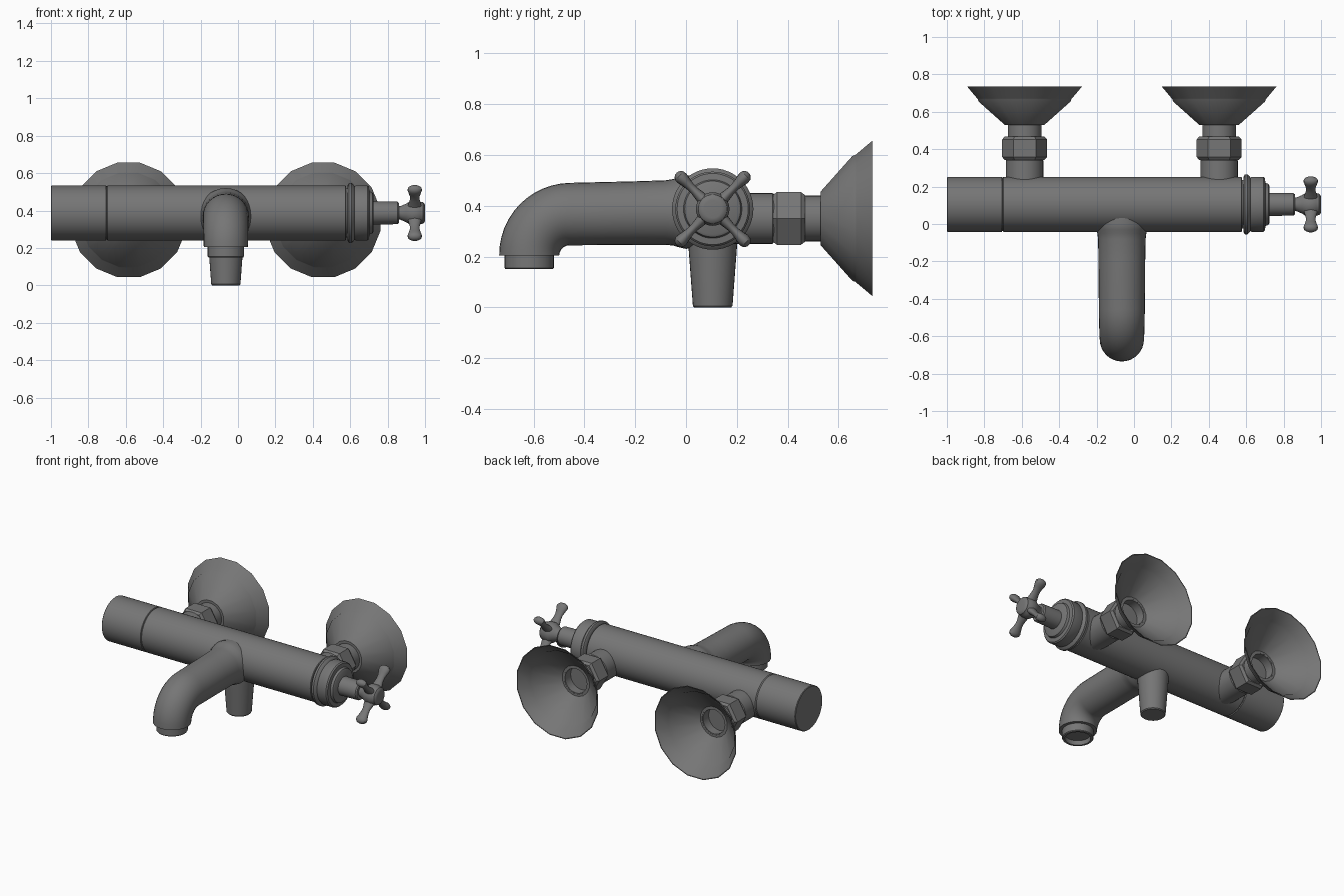
import bpy, bmesh
from math import pi, sin, cos, radians
from mathutils import Vector

if "Cube" in bpy.data.objects:
    bpy.data.objects.remove(bpy.data.objects["Cube"], do_unlink=True)

metal = bpy.data.materials.new("dark grey metal")
GREY = (0.18, 0.18, 0.18, 1)
metal.use_nodes = True
metal.diffuse_color = GREY
metal.node_tree.nodes["Principled BSDF"].inputs["Base Color"].default_value = GREY


def loft(name, rings, sides=32, phase=0.0, stretch=1.0):
    """Skin round rings given as (centre, direction, radius)."""
    bm = bmesh.new()
    loops = []
    for centre, direction, radius in rings:
        d = Vector(direction).normalized()
        u = Vector((0, 1, 0)) if abs(d.x) > 0.5 else Vector((1, 0, 0))
        v = d.cross(u)
        loop = []
        for i in range(sides):
            a = 2 * pi * (i + phase) / sides
            loop.append(bm.verts.new(Vector(centre) + radius * (stretch * cos(a) * u + sin(a) * v)))
        loops.append(loop)
    for a, b in zip(loops, loops[1:]):
        for i in range(sides):
            j = (i + 1) % sides
            bm.faces.new((a[i], a[j], b[j], b[i]))
    bmesh.ops.remove_doubles(bm, verts=bm.verts, dist=0.0002)
    bmesh.ops.recalc_face_normals(bm, faces=bm.faces)
    mesh = bpy.data.meshes.new(name)
    bm.to_mesh(mesh)
    bm.free()
    mesh.materials.append(metal)
    mesh.shade_smooth()
    mesh.set_sharp_from_angle(angle=radians(35))
    obj = bpy.data.objects.new(name, mesh)
    bpy.context.collection.objects.link(obj)
    return obj


def lathe(name, origin, axis, profile, **options):
    """Turn a (distance along axis, radius) profile."""
    o, d = Vector(origin), Vector(axis).normalized()
    return loft(name, [(o + d * t, d, r) for t, r in profile], **options)


BODY_Y, BODY_Z, BODY_R = 0.105, 0.387, 0.147
SPOUT_X = -0.065
X, Y, DOWN = (1, 0, 0), (0, 1, 0), (0, 0, -1)
body_axis = (0, BODY_Y, BODY_Z)

# Main barrel and end knob, parted by a thin groove
lathe("temperature_knob", body_axis, X,
      [(-1, 0), (-1, BODY_R - 0.004), (-0.996, BODY_R), (-0.707, BODY_R),
       (-0.703, BODY_R - 0.006), (-0.703, 0)], sides=48)
lathe("barrel", body_axis, X,
      [(-0.704, 0), (-0.704, BODY_R - 0.006), (-0.697, BODY_R), (0.574, BODY_R),
       (0.578, BODY_R - 0.004), (0.578, 0)], sides=48)

# Collar and stem of the cross handle
lathe("handle_collar", body_axis, X,
      [(0.575, 0), (0.575, 0.13), (0.585, 0.13), (0.587, 0.152), (0.593, 0.16),
       (0.607, 0.16), (0.616, 0.152), (0.622, 0.143), (0.63, 0.147), (0.692, 0.147),
       (0.7, 0.14), (0.703, 0.115), (0.718, 0.11), (0.724, 0.1), (0.724, 0)], sides=48)
lathe("handle_stem", body_axis, X,
      [(0.715, 0), (0.715, 0.062), (0.852, 0.06), (0.86, 0.054), (0.86, 0.036),
       (0.89, 0.036), (0.89, 0)])
lathe("handle_hub", body_axis, X,
      [(0.868, 0), (0.868, 0.036), (0.9, 0.05), (0.925, 0.066), (0.965, 0.066),
       (0.975, 0.06), (0.99, 0.057), (0.998, 0.048), (1, 0.035), (1, 0)])

# Four flared arms set diagonally
for side, sy in (("front", -1), ("back", 1)):
    for level, sz in (("upper", 1), ("lower", -1)):
        lathe(f"handle_arm_{level}_{side}", (0.945, BODY_Y, BODY_Z), (0, sy, sz),
              [(0.03, 0), (0.03, 0.026), (0.065, 0.022), (0.1, 0.017), (0.125, 0.017),
               (0.15, 0.021), (0.17, 0.025), (0.185, 0.024), (0.195, 0.017),
               (0.2, 0.008), (0.201, 0)], sides=16, stretch=1.55)

# Spout: straight run with a flared root, then a quarter bend
BEND_Y, BEND_Z, BEND_R = -0.455, 0.205, 0.162
AXIS_Z = BEND_Z + BEND_R
rings = [((SPOUT_X, y, z), (0, -1, 0), r) for y, z, r in (
    (0.1, 0.375, 0), (0.1, 0.375, 0.13), (0.0, 0.375, 0.145), (-0.03, 0.375, 0.138),
    (-0.05, 0.374, 0.131), (-0.08, 0.373, 0.127), (-0.2, 0.371, 0.125))]
for i in range(13):
    a = pi / 2 * i / 12
    rings.append(((SPOUT_X, BEND_Y - BEND_R * sin(a), BEND_Z + BEND_R * cos(a)),
                  (0, -cos(a), -sin(a)), 0.123 - 0.005 * i / 12))
tip = (SPOUT_X, BEND_Y - BEND_R, BEND_Z)
rings += [(tip, DOWN, 0.09), (tip, DOWN, 0)]
loft("spout", rings)
lathe("spout_aerator", tip, DOWN,
      [(-0.01, 0), (-0.01, 0.097), (0.05, 0.097), (0.055, 0.093), (0.055, 0.08),
       (0.025, 0.078), (0.025, 0)])

# Tapered hose outlet under the barrel
lathe("hose_outlet", (SPOUT_X, BODY_Y, 0), DOWN,
      [(-0.3, 0), (-0.3, 0.1), (-0.006, 0.078), (0, 0.073), (0, 0)])

# Two wall connections
WALL_Z = 0.35
for side, x in (("right", -0.585), ("left", 0.455)):
    origin = (x, 0, WALL_Z)
    lathe(f"inlet_{side}", origin, Y,
          [(0.12, 0), (0.12, 0.1), (0.34, 0.1), (0.346, 0.095), (0.346, 0)])
    lathe(f"hex_nut_{side}", origin, Y,
          [(0.342, 0), (0.342, 0.106), (0.358, 0.12), (0.452, 0.12),
           (0.468, 0.106), (0.468, 0)], sides=6)
    lathe(f"wall_pipe_{side}", origin, Y,
          [(0.46, 0), (0.46, 0.09), (0.535, 0.09), (0.535, 0.082), (0.475, 0.082), (0.475, 0)])
    lathe(f"wall_flange_{side}", origin, Y,
          [(0.53, 0.089), (0.53, 0.108), (0.655, 0.251), (0.666, 0.254), (0.672, 0.259),
           (0.734, 0.312), (0.734, 0.307), (0.672, 0.252), (0.655, 0.245),
           (0.536, 0.103), (0.536, 0.089), (0.53, 0.089)], sides=16, phase=0.5)
